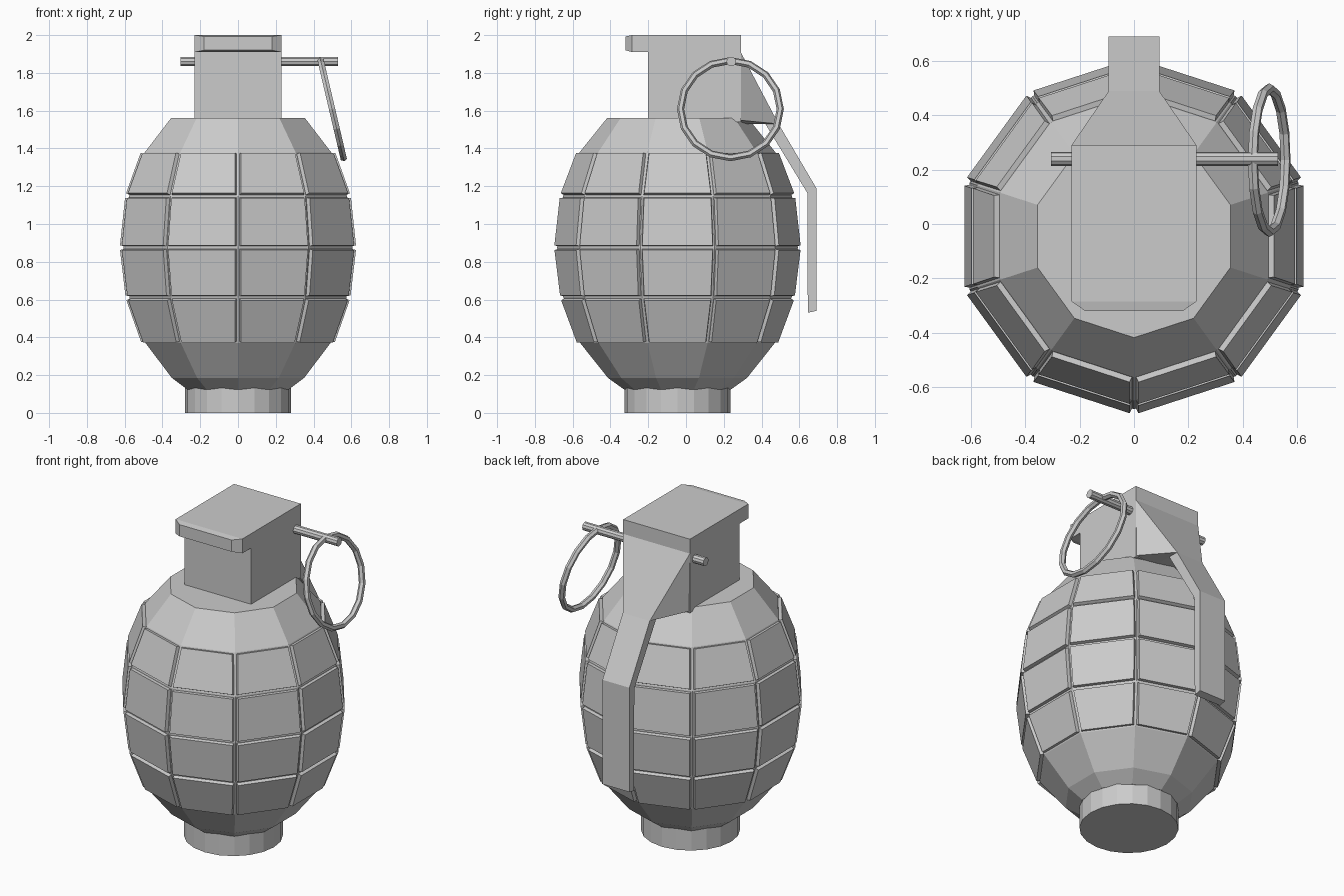
import bpy, bmesh
from math import sin, cos, pi, radians
from mathutils import Matrix

if "Cube" in bpy.data.objects:
    bpy.data.objects.remove(bpy.data.objects["Cube"])

CY = -0.045  # body axis offset in y


def finish(bm, name):
    bmesh.ops.recalc_face_normals(bm, faces=bm.faces[:])
    me = bpy.data.meshes.new(name)
    bm.to_mesh(me)
    bm.free()
    ob = bpy.data.objects.new(name, me)
    bpy.context.collection.objects.link(ob)
    return ob


def hull(name, half_points):
    """Convex solid from points mirrored across x = 0."""
    bm = bmesh.new()
    for x, y, z in half_points:
        bm.verts.new((x, y, z))
        bm.verts.new((-x, y, z))
    bmesh.ops.convex_hull(bm, input=bm.verts[:])
    bmesh.ops.dissolve_limit(bm, angle_limit=radians(1), verts=bm.verts[:], edges=bm.edges[:])
    return finish(bm, name)


def cylinder(name, r, depth, segs, matrix):
    bm = bmesh.new()
    bmesh.ops.create_cone(bm, cap_ends=True, segments=segs, radius1=r, radius2=r,
                          depth=depth, matrix=matrix)
    return finish(bm, name)


# Ten-sided body: (flat-side radius, z), with raised panels on the middle four bands
profile = [(0.27, 0.125), (0.35, 0.185), (0.49, 0.37), (0.575, 0.612), (0.606, 0.875),
           (0.577, 1.147), (0.493, 1.38), (0.355, 1.56)]
N = 10
bm = bmesh.new()
rings = []
for r, z in profile:
    R = r / cos(pi / N)
    rings.append([bm.verts.new((R * cos(-pi / 2 + 2 * pi * i / N),
                                CY + R * sin(-pi / 2 + 2 * pi * i / N), z)) for i in range(N)])
panels = []
for b in range(len(rings) - 1):
    for i in range(N):
        j = (i + 1) % N
        f = bm.faces.new((rings[b][i], rings[b][j], rings[b + 1][j], rings[b + 1][i]))
        if 2 <= b <= 5:
            panels.append(f)
bm.faces.new(rings[0][::-1])
bm.faces.new(rings[-1])
bm.normal_update()
bmesh.ops.inset_individual(bm, faces=panels, thickness=0.011, depth=0)
bmesh.ops.inset_individual(bm, faces=panels, thickness=0.004, depth=0.02)
finish(bm, "body")

# Base plug
cylinder("base_plug", 0.28, 0.18, 20, Matrix.Translation((0, CY, 0.09)))

# Neck block, cap with front lip, and tapered wedge carrying the lever
hull("neck", [(0.23, y, z) for y in (-0.2, 0.29) for z in (1.54, 1.91)][:3]
     + [(0.23, 0.25, 1.54), (0.23, 0.29, 1.91)])
hull("cap", [(0.23, y, z) for y in (-0.285, 0.29) for z in (1.91, 2.0)]
     + [(0.18, -0.32, z) for z in (1.92, 1.993)])
hull("lever_wedge", [(0.23, 0.29, 1.91), (0.23, 0.2, 1.91), (0.23, 0.2, 1.55),
                     (0.23, 0.28, 1.55), (0.093, 0.49, 1.53), (0.093, 0.3, 1.53)])

# Lever: side profile extruded across x
side = [(0.42, 1.53), (0.49, 1.53), (0.69, 1.19), (0.69, 0.54), (0.645, 0.53), (0.642, 1.165)]
bm = bmesh.new()
L, Rt = [[bm.verts.new((x, y, z)) for y, z in side] for x in (-0.093, 0.093)]
bm.faces.new(L)
bm.faces.new(Rt)
for i in range(len(side)):
    j = (i + 1) % len(side)
    bm.faces.new((L[i], L[j], Rt[j], Rt[i]))
finish(bm, "lever")

# Pin
cylinder("pin", 0.026, 0.835, 10,
         Matrix.Translation((0.1125, 0.24, 1.86)) @ Matrix.Rotation(pi / 2, 4, 'Y'))

# Pull ring, hanging tilted outward
bpy.ops.mesh.primitive_torus_add(major_segments=16, minor_segments=6, major_radius=0.264,
                                 minor_radius=0.019, location=(0.498, 0.235, 1.608),
                                 rotation=(0, radians(76.8), 0))
bpy.context.object.name = "pull_ring"
